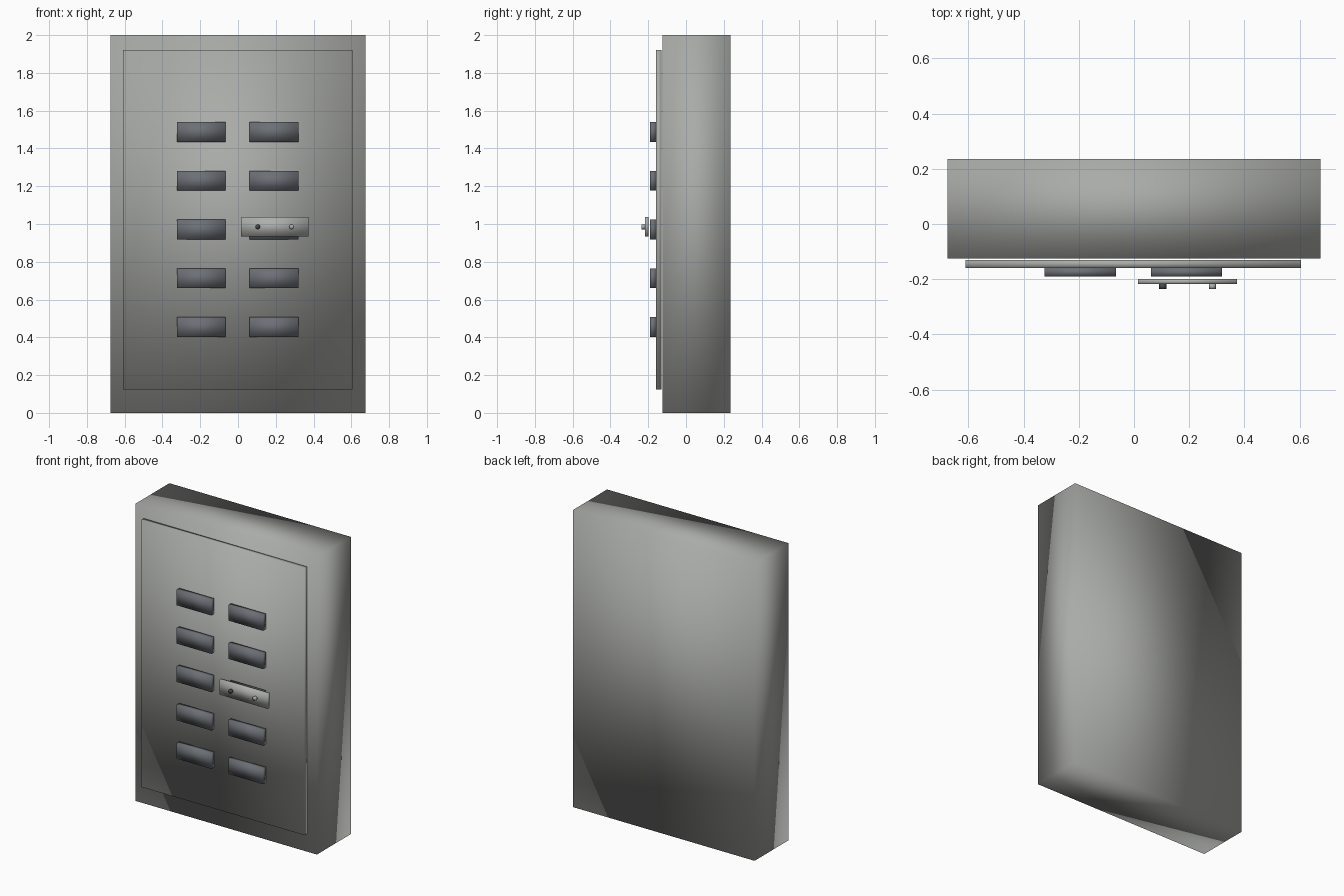
import bpy
import math

cube = bpy.data.objects.get("Cube")
if cube:
    bpy.data.objects.remove(cube, do_unlink=True)


def material(name, rgb):
    mat = bpy.data.materials.new(name)
    mat.use_nodes = True
    mat.diffuse_color = (*rgb, 1)
    mat.node_tree.nodes["Principled BSDF"].inputs["Base Color"].default_value = (*rgb, 1)
    return mat


body_grey = material("body grey", (0.40, 0.41, 0.39))
button_grey = material("button slate", (0.15, 0.16, 0.18))
plate_grey = material("plate grey", (0.42, 0.43, 0.41))
dark_lamp = material("dark lamp", (0.06, 0.065, 0.07))


def finish(name, mat):
    obj = bpy.context.object
    obj.name = name
    obj.data.materials.append(mat)
    bpy.ops.object.transform_apply(location=False, rotation=True, scale=True)
    return obj


def box(name, x, y, z, mat):
    """Soft-shaded box spanning the given (low, high) ranges."""
    spans = (x, y, z)
    bpy.ops.mesh.primitive_cube_add(size=1, location=[(a + b) / 2 for a, b in spans])
    bpy.context.object.scale = [b - a for a, b in spans]
    obj = finish(name, mat)
    bpy.ops.object.shade_smooth()
    return obj


def stud(name, x, mat):
    bpy.ops.mesh.primitive_cylinder_add(vertices=16, radius=0.013, depth=0.018,
                                        location=(x, -0.226, 0.985),
                                        rotation=(math.pi / 2, 0, 0))
    finish(name, mat)
    bpy.ops.object.shade_smooth()


# Housing and raised front panel
box("housing", (-0.675, 0.675), (-0.125, 0.235), (0, 2), body_grey)
box("front_panel", (-0.61, 0.605), (-0.16, -0.13), (0.125, 1.92), body_grey)

# Two columns of five buttons
for side, x in (("right", -0.195), ("left", 0.19)):
    for row in range(5):
        z = 0.455 + row * 0.258
        box(f"button_{side}_{row + 1}", (x - 0.129, x + 0.129),
            (-0.19, -0.16), (z - 0.052, z + 0.052), button_grey)

# Small plate with two studs in front of the middle left button
box("label_plate", (0.015, 0.374), (-0.218, -0.199), (0.935, 1.036), plate_grey)
stud("stud_dark", 0.104, dark_lamp)
stud("stud_light", 0.284, plate_grey)
